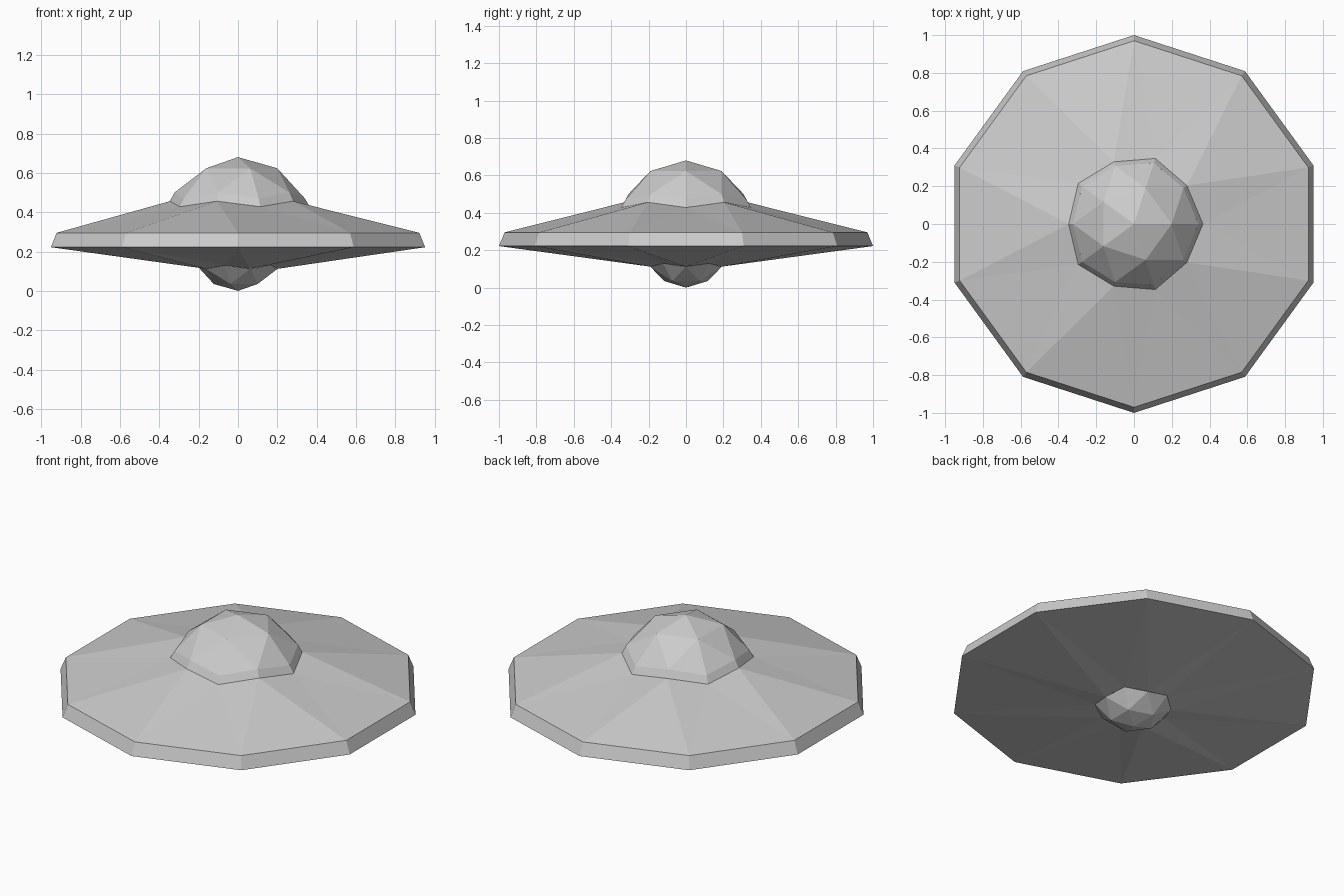
import bpy, bmesh
from math import cos, sin, radians

cube = bpy.data.objects.get("Cube")
if cube:
    bpy.data.objects.remove(cube, do_unlink=True)

SIDES = 10
GREY = (0.6, 0.6, 0.6, 1.0)
mat = bpy.data.materials.new("hull_grey")
mat.use_nodes = True
mat.diffuse_color = GREY
mat.node_tree.nodes["Principled BSDF"].inputs["Base Color"].default_value = GREY


def finish(name, bm):
    """Turn a bmesh into a flat shaded object."""
    mesh = bpy.data.meshes.new(name)
    bm.to_mesh(mesh)
    bm.free()
    mesh.materials.append(mat)
    obj = bpy.data.objects.new(name, mesh)
    bpy.context.collection.objects.link(obj)


def ring(bm, even, odd, turn=0):
    """Ten vertices that alternate between two (radius, height) pairs."""
    verts = []
    for k in range(SIDES):
        r, z = odd if k % 2 else even
        a = radians(360 / SIDES * k + turn)
        verts.append(bm.verts.new((r * cos(a), r * sin(a), z)))
    return verts


def band(name, upper, lower):
    """Quad band between two aligned rings, upper one first."""
    bm = bmesh.new()
    u, l = ring(bm, *upper), ring(bm, *lower)
    for k in range(SIDES):
        n = (k + 1) % SIDES
        bm.faces.new((l[k], l[n], u[n], u[k]))
    finish(name, bm)


def cone(name, inner, rim, down=False):
    """Triangle fan strip from a zigzag ring out to the half-step turned rim."""
    bm = bmesh.new()
    i, o = ring(bm, *inner), ring(bm, *rim)
    for k in range(SIDES):
        n = (k + 1) % SIDES
        for tri in ((i[k], o[k], i[n]), (o[k], o[n], i[n])):
            bm.faces.new(tri[::-1] if down else tri)
    finish(name, bm)


def cap(name, radius, centre, side):
    """Upper (side 1) or lower (side -1) cap of a faceted ball."""
    bm = bmesh.new()
    bmesh.ops.create_icosphere(bm, subdivisions=2, radius=radius)
    cut = [v for v in bm.verts if v.co.z * side < radius * 0.4]
    bmesh.ops.delete(bm, geom=cut, context='VERTS')
    bmesh.ops.translate(bm, verts=bm.verts, vec=(0, 0, centre))
    finish(name, bm)


# Outlines as (radius, height) for even and odd corners
dome_edge = ((0.34, 0.47), (0.323, 0.5))
dome_foot = ((0.365, 0.428), (0.346, 0.456))
pod_edge = ((0.2, 0.112), (0.21, 0.13))
rim_top = ((0.97, 0.295), (0.97, 0.295), 18)
rim_low = ((1.0, 0.222), (1.0, 0.222), 18)

cap("dome", 0.38, 0.3, 1)
band("dome_collar", dome_edge, dome_foot)
cone("upper_hull", dome_foot, rim_top)
band("rim", rim_top, rim_low)
cone("lower_hull", pod_edge, rim_low, down=True)
cap("belly_pod", 0.235, 0.235, -1)
